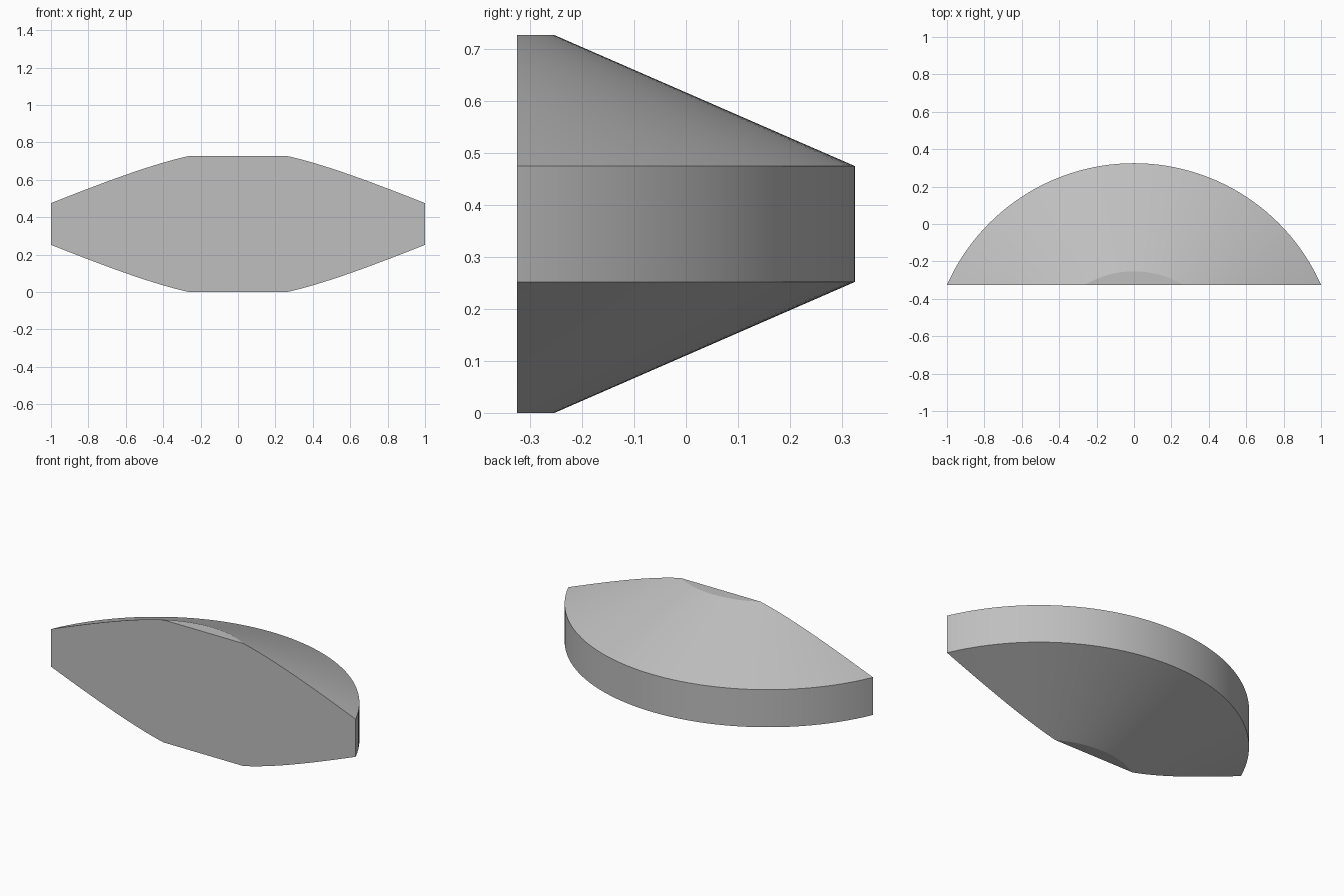
import bpy, bmesh, math
from mathutils import Vector

if "Cube" in bpy.data.objects:
    bpy.data.objects.remove(bpy.data.objects["Cube"], do_unlink=True)

# Main dimensions: disc segment with bevelled top and bottom
FRONT, BACK = -0.325, 0.325
RIM_R = (1 + (BACK - FRONT) ** 2) / (2 * (BACK - FRONT))
FLAT_R = 0.516
HEIGHT, RIM_LOW, RIM_HIGH = 0.727, 0.252, 0.475
AXIS = Vector((0, BACK - RIM_R, 0))

# Grey material
grey = bpy.data.materials.new("grey")
grey.use_nodes = True
colour = (0.52, 0.52, 0.52, 1)
grey.diffuse_color = colour
grey.node_tree.nodes["Principled BSDF"].inputs["Base Color"].default_value = colour

# Revolve the half profile into a double-bevelled disc
bm = bmesh.new()
profile = [(FLAT_R, 0), (RIM_R, RIM_LOW), (RIM_R, RIM_HIGH), (FLAT_R, HEIGHT)]
verts = [bm.verts.new(AXIS + Vector((0, r, z))) for r, z in profile]
edges = [bm.edges.new(pair) for pair in zip(verts, verts[1:])]
bmesh.ops.spin(bm, geom=verts + edges, cent=AXIS, axis=(0, 0, 1),
               angle=math.tau, steps=160, use_duplicate=False)
bmesh.ops.remove_doubles(bm, verts=bm.verts, dist=0.0001)

# Close the flat top and bottom
bmesh.ops.holes_fill(bm, edges=[e for e in bm.edges if e.is_boundary], sides=0)

# Slice off the front and close it with one flat face
bmesh.ops.bisect_plane(bm, geom=bm.verts[:] + bm.edges[:] + bm.faces[:],
                       plane_co=(0, FRONT, 0), plane_no=(0, 1, 0), clear_inner=True)
bmesh.ops.holes_fill(bm, edges=[e for e in bm.edges if e.is_boundary], sides=0)
bmesh.ops.recalc_face_normals(bm, faces=bm.faces)

mesh = bpy.data.meshes.new("bevelled_disc_segment")
bm.to_mesh(mesh)
bm.free()
mesh.materials.append(grey)
segment = bpy.data.objects.new("bevelled_disc_segment", mesh)
bpy.context.collection.objects.link(segment)

# Smooth the curved sides, keep the rim and front edges sharp
bpy.ops.object.select_all(action="DESELECT")
segment.select_set(True)
bpy.context.view_layer.objects.active = segment
bpy.ops.object.shade_smooth_by_angle(angle=math.radians(23))
